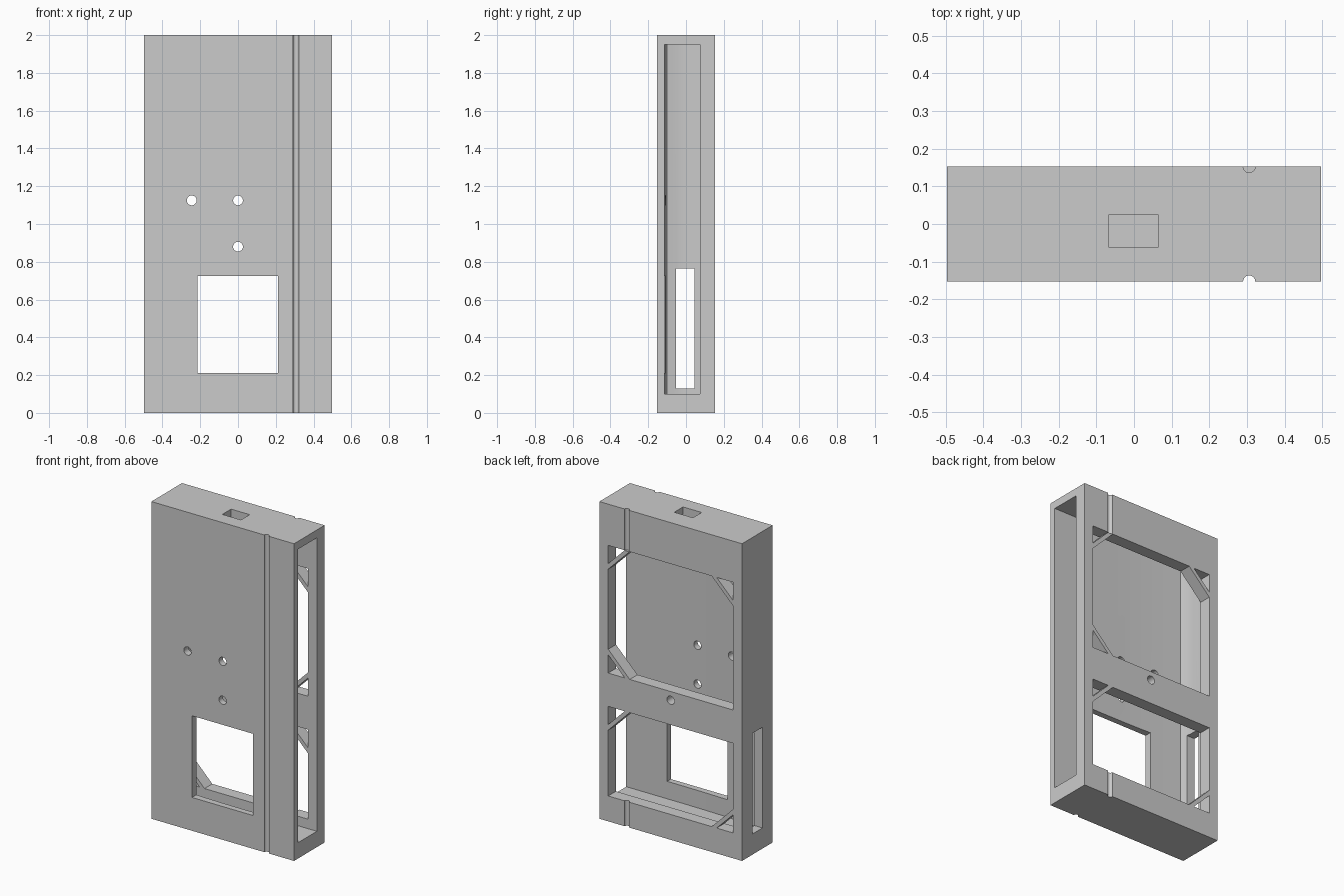
import bpy, bmesh, math
from mathutils import Vector

cube = bpy.data.objects.get("Cube")
if cube:
    bpy.data.objects.remove(cube, do_unlink=True)

grey = bpy.data.materials.new("light grey")
grey.use_nodes = True
grey.diffuse_color = (0.6, 0.6, 0.6, 1)
grey.node_tree.nodes["Principled BSDF"].inputs["Base Color"].default_value = (0.6, 0.6, 0.6, 1)

W, D, H = 0.4975, 0.1525, 2.0   # half width, half depth, height


def prism(name, pts, axis, lo, hi):
    """Extrude a 2D outline along an axis from lo to hi."""
    def place(p, q, t):
        return {"X": (t, p, q), "Y": (p, t, q), "Z": (p, q, t)}[axis]
    bm = bmesh.new()
    face = bm.faces.new([bm.verts.new(place(p, q, lo)) for p, q in pts])
    out = bmesh.ops.extrude_face_region(bm, geom=[face])
    shift = Vector(place(0, 0, hi - lo))
    bmesh.ops.translate(bm, vec=shift,
                        verts=[g for g in out["geom"] if isinstance(g, bmesh.types.BMVert)])
    bmesh.ops.recalc_face_normals(bm, faces=bm.faces)
    mesh = bpy.data.meshes.new(name)
    bm.to_mesh(mesh)
    bm.free()
    mesh.materials.append(grey)
    obj = bpy.data.objects.new(name, mesh)
    bpy.context.scene.collection.objects.link(obj)
    return obj


def rect(p0, p1, q0, q1):
    return [(p0, q0), (p1, q0), (p1, q1), (p0, q1)]


def circle(p, q, r, n=24):
    return [(p + r * math.cos(math.tau * (i + 0.5) / n),
             q + r * math.sin(math.tau * (i + 0.5) / n)) for i in range(n)]


case = prism("case", rect(-W, W, -D, D), "Z", 0, H)
cutters = []


def cut(*args):
    cutters.append(prism("cutter", *args))


# Cavity open to the left side, with gently bowed front and end walls
cavity = [(0.6, 0.075), (0.6, -0.115), (0.1, -0.115)]
cavity += [(0.1 - 0.53 * t, -0.115 + 0.018 * t * t) for t in (0.25, 0.5, 0.75, 1)]
cavity += [(-0.43 - 0.015 * math.sin(t * math.pi / 2), -0.097 + 0.1 * t)
           for t in (0.25, 0.5, 0.75, 1)]
cavity.append((-0.445, 0.075))
cut(cavity, "Z", 0.1, 1.95)

# Front window and screw holes
cut(rect(-0.214, 0.212, 0.21, 0.725), "Y", -0.3, 0)
for x, z, back in ((-0.245, 1.125, 0), (0, 1.125, 0), (0, 0.88, 0.3)):
    cut(circle(x, z, 0.026), "Y", -0.3, back)

# Side slot and top port
cut(rect(-0.052, 0.046, 0.13, 0.765), "X", -0.7, -0.3)
cut(rect(-0.066, 0.064, -0.062, 0.025), "Z", 1.85, 2.1)


def back_opening(z0, z1, braced):
    """Opening with diagonal braces across the chosen corners."""
    outline = []
    for i, (sx, z, sz) in enumerate(((-1, z0, 1), (1, z0, 1), (1, z1, -1), (-1, z1, -1))):
        x = sx * 0.436
        if i not in braced:
            outline.append((x, z))
            continue
        along_x, along_z = (x - sx * 0.15, z), (x, z + sz * 0.15)
        outline += [along_z, along_x] if i % 2 == 0 else [along_x, along_z]
        cut([(x, z), (x - sx * 0.115, z), (x, z + sz * 0.115)], "Y", 0.04, 0.3)
    cut(outline, "Y", 0.04, 0.3)


back_opening(0.935, 1.74, (1, 2, 3))
back_opening(0.16, 0.725, (0, 2))

# Half-round cable grooves, full height in front and interrupted behind
for y, z0, z1 in ((-D, -0.1, 2.1), (D, 1.738, 2.1), (D, -0.1, 0.162)):
    cut(circle(0.306, y, 0.016), "Z", z0, z1)

# Carve the case
bpy.ops.object.select_all(action="DESELECT")
bpy.context.view_layer.objects.active = case
case.select_set(True)
for c in cutters:
    c.hide_render = True
    mod = case.modifiers.new("cut", "BOOLEAN")
    mod.operation = "DIFFERENCE"
    mod.solver = "EXACT"
    mod.object = c
    bpy.ops.object.modifier_apply(modifier=mod.name)
for c in cutters:
    bpy.data.objects.remove(c, do_unlink=True)

bpy.ops.object.shade_smooth_by_angle(angle=math.radians(30))
